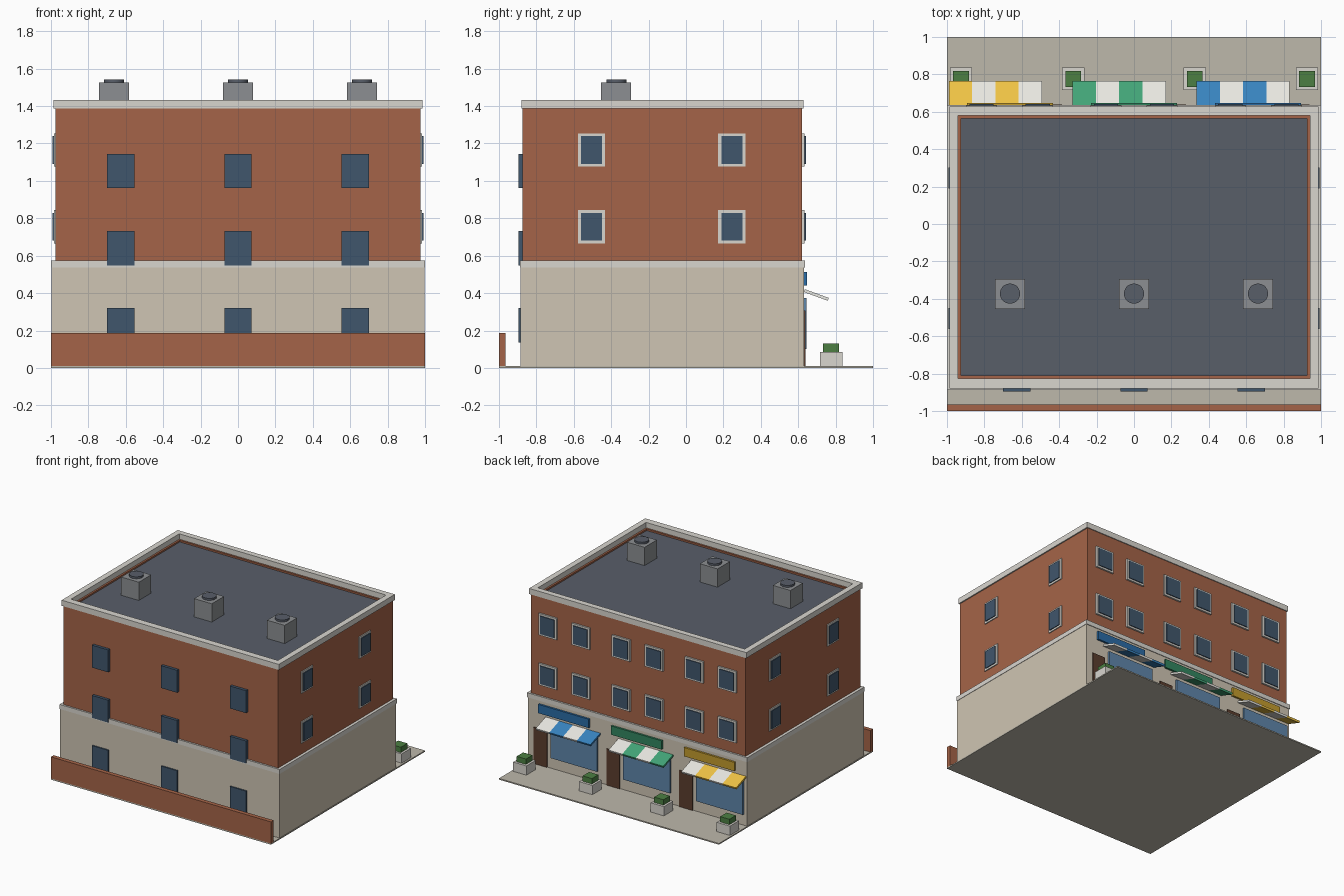
import bpy, bmesh, math
from mathutils import Matrix

if "Cube" in bpy.data.objects:
    bpy.data.objects.remove(bpy.data.objects["Cube"])


def mat(name, hexcol):
    """Material from an sRGB hex colour."""
    def lin(c):
        return c / 12.92 if c <= 0.04045 else ((c + 0.055) / 1.055) ** 2.4
    m = bpy.data.materials.new(name)
    m.diffuse_color = [lin(int(hexcol[i:i + 2], 16) / 255) for i in (0, 2, 4)] + [1]
    m.use_nodes = True
    m.node_tree.nodes["Principled BSDF"].inputs["Base Color"].default_value = m.diffuse_color
    return m


BRICK = mat("brick", "A56448")
CREAM = mat("render", "CFC5B3")
TRIM = mat("trim", "D9D6CF")
GLASS = mat("glass", "40566C")
SHOPGLASS = mat("shop_glass", "5F86AA")
SLATE = mat("roof_felt", "585E69")
PAVE = mat("paving", "BDB8AB")
DOOR = mat("door_wood", "5B3D2E")
METAL = mat("vent_metal", "8C8F92")
LEAF = mat("leaves", "4C7F42")
WHITE = mat("awning_white", "E9E8E2")


def finish(name, bm, material):
    bmesh.ops.recalc_face_normals(bm, faces=bm.faces)
    me = bpy.data.meshes.new(name)
    bm.to_mesh(me)
    bm.free()
    me.materials.append(material)
    ob = bpy.data.objects.new(name, me)
    bpy.context.collection.objects.link(ob)
    return ob


def box(name, x, y, z, material):
    """Box from (min, max) ranges on each axis."""
    bm = bmesh.new()
    size = [r[1] - r[0] for r in (x, y, z)]
    mid = [(r[1] + r[0]) / 2 for r in (x, y, z)]
    bmesh.ops.create_cube(bm, size=1, matrix=Matrix.Translation(mid) @ Matrix.Diagonal((*size, 1)))
    return finish(name, bm, material)


def ring(name, outer, inner, z, material):
    """Rectangular wall ring; outer and inner are (x0, x1, y0, y1)."""
    bm = bmesh.new()
    loops = []
    for (x0, x1, y0, y1), h in ((outer, z[0]), (outer, z[1]), (inner, z[1]), (inner, z[0])):
        loops.append([bm.verts.new((px, py, h)) for px, py in
                      ((x0, y0), (x1, y0), (x1, y1), (x0, y1))])
    for k in range(4):
        a, b = loops[k], loops[(k + 1) % 4]
        for i in range(4):
            j = (i + 1) % 4
            bm.faces.new((a[i], a[j], b[j], b[i]))
    return finish(name, bm, material)


def around(c, w):
    return (c - w / 2, c + w / 2)


# Site: paving slab and low yard wall
box("paving_slab", (-1, 1), (-1, 1), (0, 0.01), PAVE)
box("yard_wall", (-1, 1), (-1, -0.965), (0.01, 0.187), BRICK)

# Main masses
box("ground_floor", (-0.997, 0.997), (-0.885, 0.63), (0.01, 0.54), CREAM)
box("floor_ledge", (-1, 1), (-0.888, 0.635), (0.538, 0.575), TRIM)
box("upper_floors", (-0.977, 0.977), (-0.873, 0.62), (0.575, 1.365), BRICK)

# Roof, parapet and coping
box("roof_deck", (-0.925, 0.925), (-0.81, 0.565), (1.36, 1.375), SLATE)
ring("parapet", (-0.977, 0.977, -0.873, 0.62), (-0.925, 0.925, -0.81, 0.565), (1.365, 1.388), BRICK)
ring("parapet_coping", (-0.987, 0.987, -0.88, 0.627), (-0.94, 0.94, -0.825, 0.58), (1.386, 1.432), TRIM)

# Rooftop vents
for x in (-0.663, 0, 0.663):
    box("vent_box", around(x, 0.16), around(-0.375, 0.16), (1.37, 1.525), METAL)
    bm = bmesh.new()
    bmesh.ops.create_cone(bm, cap_ends=True, segments=20, radius1=0.054, radius2=0.054,
                          depth=0.016, matrix=Matrix.Translation((x, -0.372, 1.533)))
    cap = finish("vent_fan_cap", bm, SLATE)
    for p in cap.data.polygons:
        p.use_smooth = len(p.vertices) == 4
    cap.data.set_sharp_from_angle(angle=math.radians(40))

# Plain windows on the yard side
for x in (-0.627, 0, 0.627):
    for z in (0.228, 0.64, 1.053):
        box("yard_window", around(x, 0.146), (-0.896, -0.865), around(z, 0.184), GLASS)

# Framed windows on the ends and the street side
for z in (0.755, 1.165):
    for s in (-1, 1):
        for y in (-0.505, 0.245):
            box("end_window_frame", sorted((s * 0.97, s * 0.985)), around(y, 0.146), around(z, 0.178), TRIM)
            box("end_window_glass", sorted((s * 0.97, s * 0.992)), around(y, 0.112), around(z, 0.148), GLASS)
    for c in (-0.665, 0, 0.665):
        for dx in (-0.15, 0.15):
            box("street_window_frame", around(c + dx, 0.165), (0.61, 0.634), around(z, 0.178), TRIM)
            box("street_window_glass", around(c + dx, 0.13), (0.61, 0.641), around(z, 0.148), GLASS)

# Three shop fronts: door, display window, sign board and striped sloping awning
SHOPS = ((-0.662, "yellow", "F0C445", "C49C2E"),
         (0, "green", "43A578", "328660"),
         (0.662, "blue", "3884C0", "2A6CA6"))
for c, tone, awning_hex, sign_hex in SHOPS:
    colour = mat("awning_" + tone, awning_hex)
    box("shop_door", (c + 0.157, c + 0.277), (0.62, 0.638), (0.003, 0.308), DOOR)
    box("shop_window", (c - 0.305, c + 0.12), (0.62, 0.645), (0.1, 0.375), SHOPGLASS)
    box("shop_sign_board", around(c, 0.46), (0.62, 0.646), (0.44, 0.512), mat("sign_" + tone, sign_hex))
    for i in range(4):
        x0 = c - 0.328 + i * 0.1245
        stripe = box("awning_stripe", (x0, x0 + 0.1245), (-0.068, 0.068), (-0.008, 0.008),
                     WHITE if i % 2 else colour)
        stripe.location = (0, 0.697, 0.39)
        stripe.rotation_euler.x = math.radians(-20)

# Street planters
for x in (-0.925, -0.325, 0.325, 0.925):
    box("planter", around(x, 0.12), around(0.777, 0.12), (0.01, 0.086), TRIM)
    box("planter_shrub", around(x, 0.084), around(0.775, 0.084), (0.08, 0.13), LEAF)
